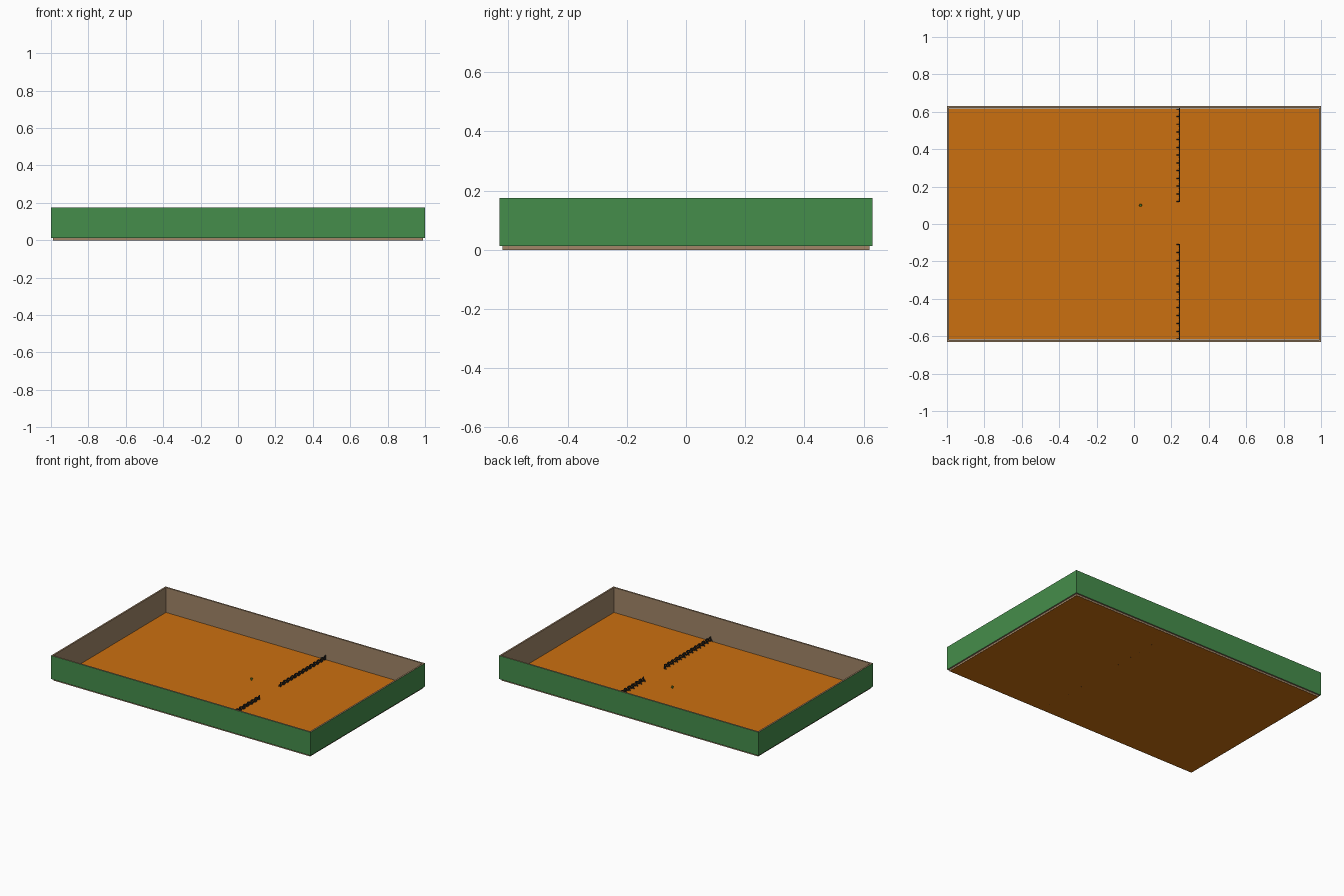
import bpy, bmesh, math
from mathutils import Matrix, Vector

if "Cube" in bpy.data.objects:
    bpy.data.objects.remove(bpy.data.objects["Cube"])

HX, HY, H = 1.0, 0.63, 0.175


def mat(name, col):
    m = bpy.data.materials.new(name)
    m.diffuse_color = (*col, 1)
    m.use_nodes = True
    m.node_tree.nodes["Principled BSDF"].inputs["Base Color"].default_value = m.diffuse_color
    return m


GREEN = mat("green", (0.06, 0.27, 0.07))
TAN = mat("tan", (0.36, 0.24, 0.14))
ORANGE = mat("orange", (0.6, 0.16, 0.005))
DARK = mat("dark", (0.035, 0.03, 0.025))
LEAF = mat("leaf", (0.12, 0.25, 0.02))


def finish(bm, name, *mats):
    bmesh.ops.recalc_face_normals(bm, faces=bm.faces)
    me = bpy.data.meshes.new(name)
    bm.to_mesh(me)
    bm.free()
    for m in mats:
        me.materials.append(m)
    ob = bpy.data.objects.new(name, me)
    bpy.context.collection.objects.link(ob)
    return ob


def add_box(bm, centre, size, tilt=0.0, axis='X'):
    m = (Matrix.Translation(centre) @ Matrix.Rotation(tilt, 4, axis)
         @ Matrix.Diagonal((*size, 1)))
    bmesh.ops.create_cube(bm, size=1, matrix=m)


# Floor plate inside the walls
bm = bmesh.new()
add_box(bm, (0, 0, 0.001), (1.976, 1.236, 0.002))
finish(bm, "floor", ORANGE)

# Walls: a stepped profile (inset, height) swept around the rectangle
profile = [(0, 0.012), (0, H), (0.011, H), (0.011, 0), (0.010, 0), (0.010, 0.012)]
bm = bmesh.new()
rings = [[bm.verts.new((sx * (HX - d), sy * (HY - d), z)) for d, z in profile]
         for sx, sy in ((-1, -1), (1, -1), (1, 1), (-1, 1))]
n = len(profile)
for i in range(4):
    a, b = rings[i], rings[(i + 1) % 4]
    for j in range(n):
        k = (j + 1) % n
        f = bm.faces.new((a[j], b[j], b[k], a[k]))
        f.material_index = 1 if j == 0 else 0   # outside skin is green
finish(bm, "walls", TAN, GREEN)


# Fences: rails, posts, slanted braces and crossing slats
def fence(name, y0, y1):
    bm = bmesh.new()
    x = 0.243
    count = 12
    pitch = (y1 - y0) / count
    for z in (0.011, 0.025):
        add_box(bm, (x, (y0 + y1) / 2, z), (0.004, y1 - y0, 0.004))
    for i in range(count + 1):
        y = y0 + i * pitch
        add_box(bm, (x, y, 0.017), (0.006, 0.006, 0.034))
        add_box(bm, (x - 0.007, y, 0.013), (0.004, 0.005, 0.028),
                math.radians(28), 'Y')
    for i in range(count):
        y = y0 + (i + 0.5) * pitch
        for s in (-1, 1):
            add_box(bm, (x, y, 0.018), (0.003, 0.004, 0.042), s * math.radians(42))
    return finish(bm, name, DARK)


fence("back_fence", 0.12, 0.616)
fence("front_fence", -0.616, -0.11)

# Tiny plant standing on the floor
bm = bmesh.new()
for z, r, d in ((0.006, 0.004, 0.012), (0.014, 0.008, 0.010)):
    bmesh.ops.create_cone(bm, cap_ends=True, segments=8, radius1=r, radius2=r * 0.7,
                          depth=d, matrix=Matrix.Translation((0.035, 0.1, z)))
finish(bm, "tiny_plant", LEAF)
